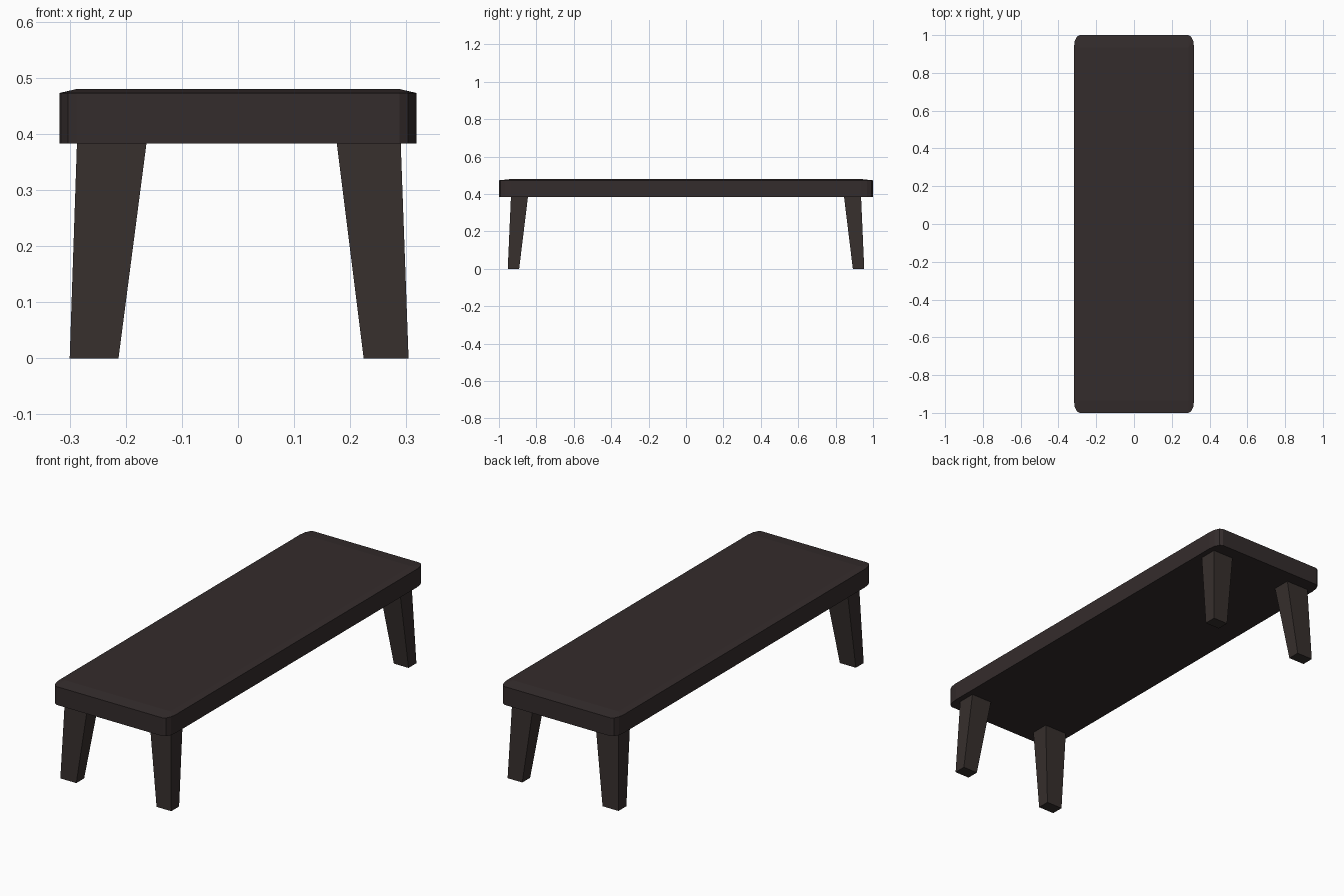
import bpy, bmesh, math

if "Cube" in bpy.data.objects:
    bpy.data.objects.remove(bpy.data.objects["Cube"])


def material(name, rgb):
    m = bpy.data.materials.new(name)
    m.diffuse_color = (*rgb, 1)
    m.use_nodes = True
    m.node_tree.nodes["Principled BSDF"].inputs["Base Color"].default_value = m.diffuse_color
    return m


def make_object(name, bm, mat):
    bmesh.ops.remove_doubles(bm, verts=bm.verts, dist=1e-5)
    bmesh.ops.recalc_face_normals(bm, faces=bm.faces)
    me = bpy.data.meshes.new(name)
    bm.to_mesh(me)
    bm.free()
    me.materials.append(mat)
    ob = bpy.data.objects.new(name, me)
    bpy.context.collection.objects.link(ob)
    return ob


def loft(bm, rings):
    """Join rings of points with side faces and cap both ends."""
    vs = [[bm.verts.new(p) for p in r] for r in rings]
    n = len(vs[0])
    for a, b in zip(vs, vs[1:]):
        for i in range(n):
            j = (i + 1) % n
            bm.faces.new((a[i], a[j], b[j], b[i]))
    bm.faces.new(vs[0])
    bm.faces.new(vs[-1])


top_wood = material("dark brown top", (0.034, 0.025, 0.025))
leg_wood = material("dark brown legs", (0.037, 0.028, 0.026))

# Table top: rounded corners, upper face slightly crowned toward the rim
HX, HY, RX, RY, SEG = 0.318, 1.0, 0.03, 0.065, 3
outline, inner = [], []
for k, (sx, sy) in enumerate([(1, 1), (-1, 1), (-1, -1), (1, -1)]):
    for s in range(SEG + 1):
        a = math.pi / 2 * (k + s / SEG)
        cx, cy = sx * (HX - RX), sy * (HY - RY)
        outline.append((cx + RX * math.cos(a), cy + RY * math.sin(a)))
        inner.append((cx, cy))
bm = bmesh.new()
loft(bm, [[(x, y, 0.383) for x, y in outline],
          [(x, y, 0.473) for x, y in outline],
          [(x, y, 0.48) for x, y in inner]])
make_object("table_top", bm, top_wood)

# Tapered, slightly splayed legs: x ranges at floor and at the top
sides = {"left": ((-0.30, -0.213), (-0.287, -0.163)),
         "right": ((0.224, 0.304), (0.176, 0.29))}
for end, sy in (("front", -1), ("back", 1)):
    for side, (foot, head) in sides.items():
        rings = []
        for (x0, x1), (y0, y1), z in ((foot, (0.892, 0.953), 0.0),
                                      (head, (0.845, 0.936), 0.384)):
            rings.append([(x0, sy * y0, z), (x1, sy * y0, z),
                          (x1, sy * y1, z), (x0, sy * y1, z)])
        bm = bmesh.new()
        loft(bm, rings)
        make_object(f"{end}_{side}_leg", bm, leg_wood)
